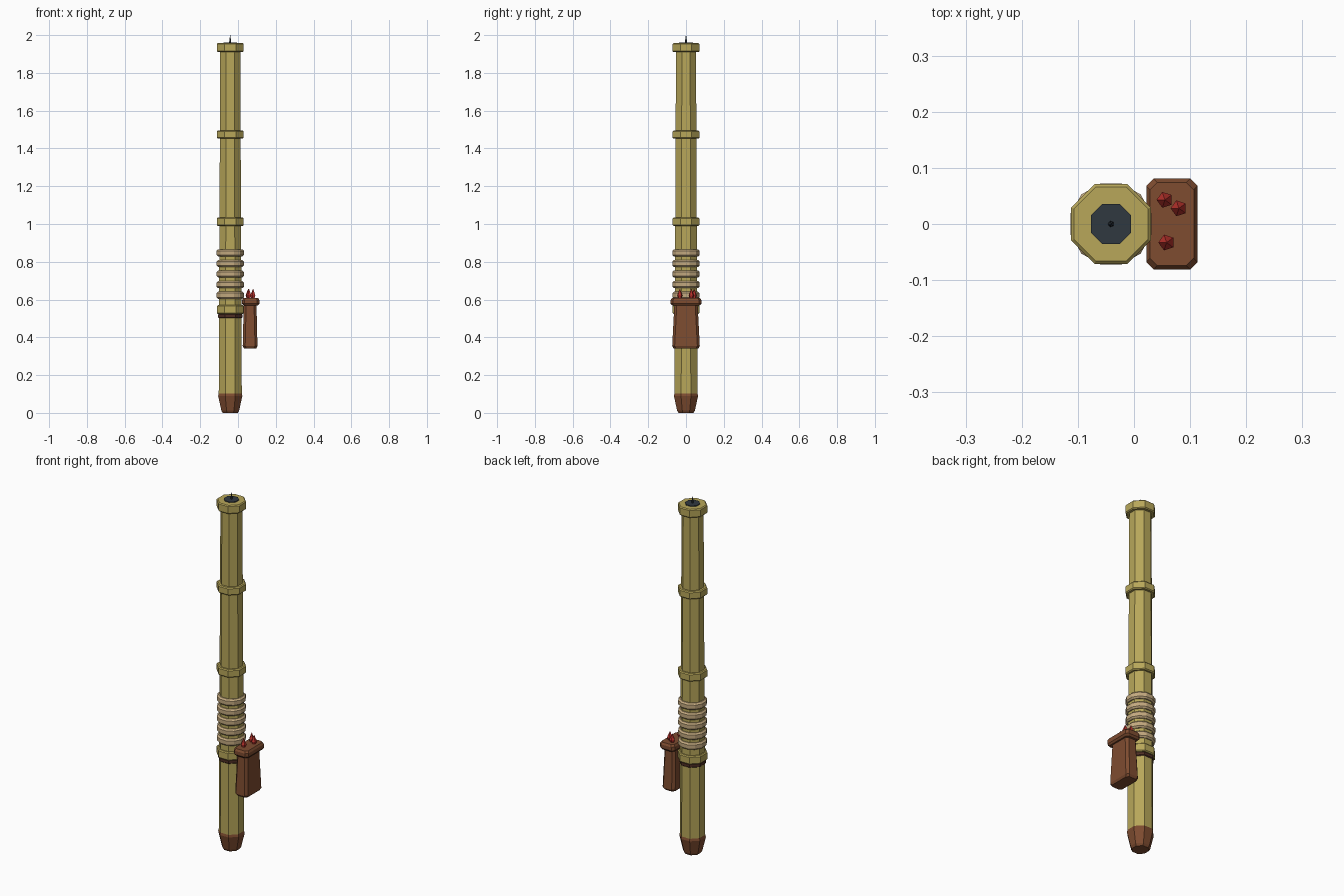
import bpy, bmesh, math

cube = bpy.data.objects.get("Cube")
if cube:
    bpy.data.objects.remove(cube)


def material(name, rgb):
    lin = [((c / 255 + 0.055) / 1.055) ** 2.4 for c in rgb] + [1]
    m = bpy.data.materials.new(name)
    m.use_nodes = True
    m.diffuse_color = lin
    m.node_tree.nodes["Principled BSDF"].inputs["Base Color"].default_value = lin
    return m


bamboo = material("bamboo", (184, 167, 90))
cord = material("cord", (196, 170, 128))
leather = material("leather", (126, 76, 48))
dark_leather = material("dark_leather", (78, 46, 36))
iron = material("dark_iron", (48, 56, 64))
red = material("dart_red", (184, 50, 44))

AXIS = -0.041  # tube centre in x


def loft(name, rings, mat):
    """Skin a list of equal-length point rings, capped at both ends."""
    bm = bmesh.new()
    loops = [[bm.verts.new(p) for p in ring] for ring in rings]
    n = len(loops[0])
    for low, high in zip(loops, loops[1:]):
        for i in range(n):
            j = (i + 1) % n
            bm.faces.new((low[i], low[j], high[j], high[i]))
    bm.faces.new(loops[0][::-1])
    bm.faces.new(loops[-1])
    bmesh.ops.recalc_face_normals(bm, faces=bm.faces)
    mesh = bpy.data.meshes.new(name)
    bm.to_mesh(mesh)
    bm.free()
    mesh.materials.append(mat)
    obj = bpy.data.objects.new(name, mesh)
    bpy.context.collection.objects.link(obj)
    return obj


def turned(name, profile, mat, sides=8, x=AXIS, y=0):
    """Faceted turning; profile holds (distance to flat, height)."""
    rings = []
    for flat, z in profile:
        r = flat / math.cos(math.pi / sides)
        angles = [(i + 0.5) * math.tau / sides for i in range(sides)]
        rings.append([(x + r * math.cos(a), y + r * math.sin(a), z) for a in angles])
    return loft(name, rings, mat)


def band(name, low, high, flat, mat, sides=8, bevel=0.006):
    return turned(name, [(flat - bevel, low), (flat, low + bevel),
                         (flat, high - bevel), (flat - bevel, high)], mat, sides)


def chamfered_box(name, sections, mat, x, cut=0.013):
    """Upright box with cut corners; sections hold (half x, half y, height)."""
    rings = []
    for hx, hy, z in sections:
        ring = []
        for sx, sy in ((1, 1), (-1, 1), (-1, -1), (1, -1)):
            pair = [(x + sx * hx, sy * (hy - cut), z), (x + sx * (hx - cut), sy * hy, z)]
            ring += pair if sx * sy > 0 else pair[::-1]
        rings.append(ring)
    return loft(name, rings, mat)


# Tube, butt cap and node collars
turned("tube", [(0.061, 0.08), (0.06, 0.52), (0.057, 1.0), (0.055, 1.47), (0.053, 1.93)], bamboo)
turned("butt_cap", [(0.04, 0), (0.047, 0.012), (0.064, 0.09), (0.061, 0.103)], leather)
for label, low, high in (("grip", 0.524, 0.57), ("lower", 0.99, 1.034),
                         ("middle", 1.452, 1.495), ("muzzle", 1.91, 1.958)):
    band(label + "_collar", low, high, 0.071, bamboo, bevel=0.005)
band("strap_ring", 0.502, 0.525, 0.064, dark_leather, bevel=0.004)

# Cord wrapping
for i in range(5):
    low = 0.604 + i * 0.056
    band(f"cord_wrap_{i + 1}", low, low + 0.038, 0.072, cord, sides=12, bevel=0.008)

# Muzzle opening with loaded dart tip
turned("muzzle_opening", [(0.036, 1.95), (0.036, 1.962)], iron)
turned("loaded_dart", [(0.005, 1.955), (0.004, 1.972), (0.0005, 2.0)], iron, sides=5)

# Dart pouch
chamfered_box("pouch", [(0.033, 0.066, 0.342), (0.039, 0.073, 0.354),
                        (0.034, 0.062, 0.565), (0.03, 0.056, 0.58)], leather, 0.064)
chamfered_box("pouch_rim", [(0.038, 0.073, 0.568), (0.0455, 0.081, 0.578),
                            (0.0455, 0.081, 0.598), (0.039, 0.074, 0.609)], leather, 0.0675)

# Darts standing in the pouch
for i, (x, y) in enumerate(((0.055, 0.043), (0.08, 0.028), (0.058, -0.033))):
    turned(f"dart_{i + 1}", [(0.006, 0.6), (0.012, 0.623), (0.0005, 0.657)], red, 5, x, y)
